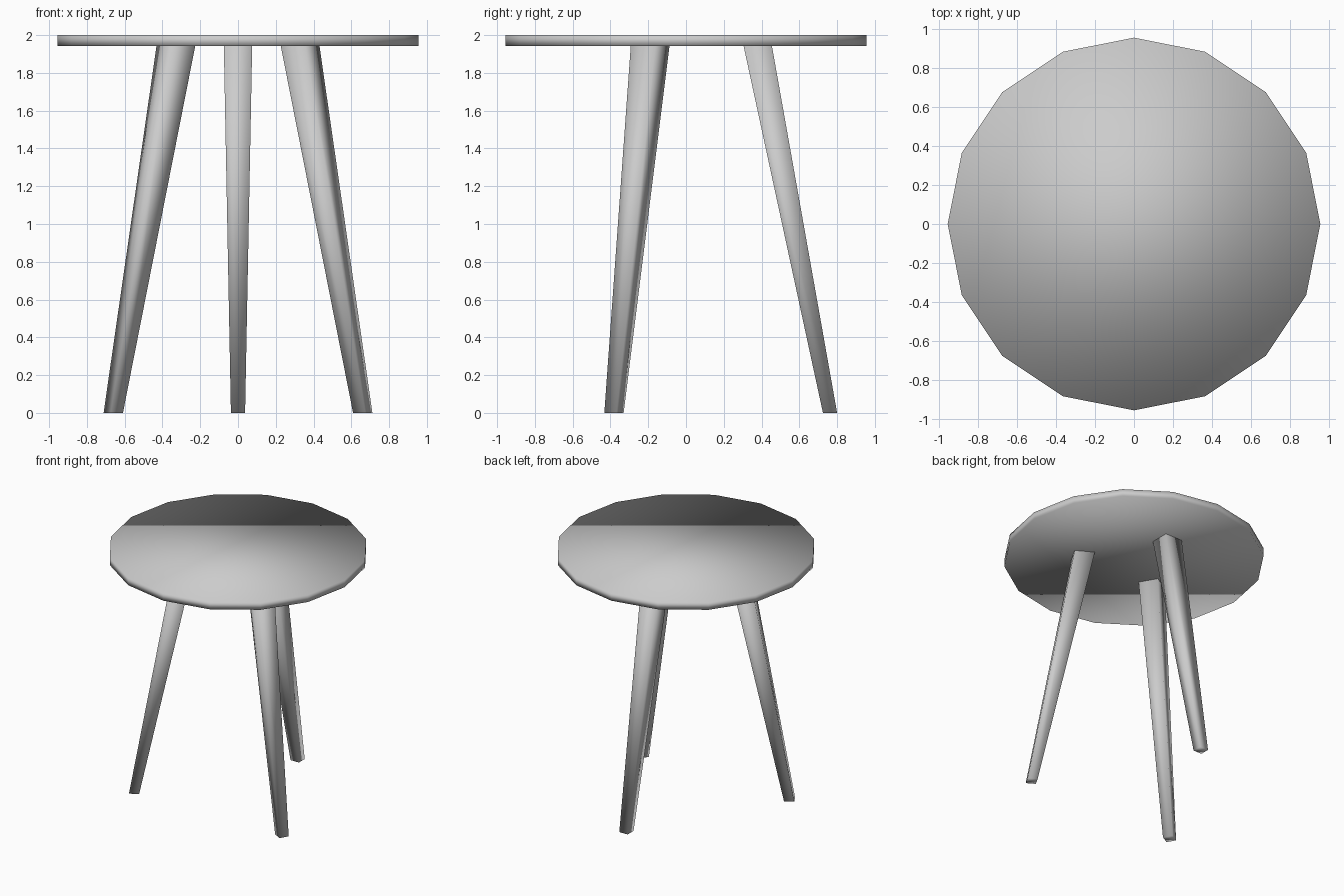
import bpy, bmesh
from math import pi
from mathutils import Matrix

if "Cube" in bpy.data.objects:
    bpy.data.objects.remove(bpy.data.objects["Cube"])

TOP_Z, UNDER_Z, RADIUS = 2.0, 1.942, 0.955


def finish(name, bm):
    bmesh.ops.recalc_face_normals(bm, faces=bm.faces)
    for f in bm.faces:
        f.smooth = True  # soft shading across the low-poly faces
    mesh = bpy.data.meshes.new(name)
    bm.to_mesh(mesh)
    bm.free()
    obj = bpy.data.objects.new(name, mesh)
    bpy.context.collection.objects.link(obj)
    return obj


# Round tabletop: 16-sided disc with corners on the axes
bm = bmesh.new()
bmesh.ops.create_cone(bm, cap_ends=True, segments=16, radius1=RADIUS,
                      radius2=RADIUS, depth=TOP_Z - UNDER_Z,
                      matrix=Matrix.Translation((0, 0, (TOP_Z + UNDER_Z) / 2)))
finish("tabletop", bm)


# Splayed square leg, wide at the top and tapering to the floor
def leg(name, angle):
    bm = bmesh.new()
    bmesh.ops.create_cube(bm, size=2)
    for v in bm.verts:
        half, y, z = (0.075, 0.38, UNDER_Z) if v.co.z > 0 else (0.0375, 0.7625, 0)
        v.co = (v.co.x * half, y + v.co.y * half, z)
    bm.transform(Matrix.Rotation(angle, 4, 'Z'))
    finish(name, bm)


for i, name in enumerate(("back_leg", "front_left_leg", "front_right_leg")):
    leg(name, i * 2 * pi / 3)
